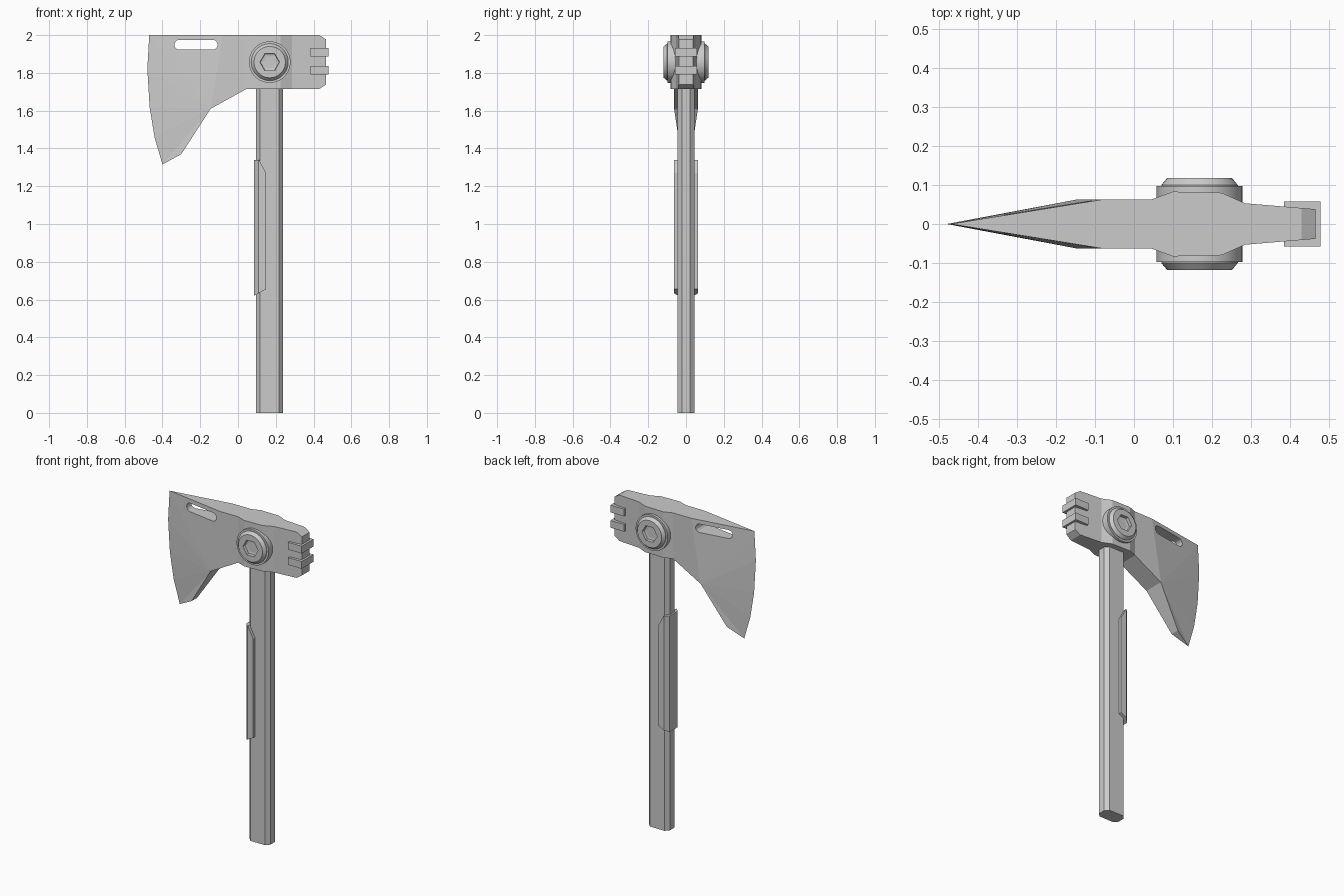
import bpy, bmesh, math

cube = bpy.data.objects.get("Cube")
if cube:
    bpy.data.objects.remove(cube, do_unlink=True)

GREY = (0.6, 0.6, 0.6, 1.0)
steel = bpy.data.materials.new("plain grey")
steel.use_nodes = True
steel.diffuse_color = GREY
steel.node_tree.nodes["Principled BSDF"].inputs["Base Color"].default_value = GREY


def finish(name, bm):
    """Turn a bmesh into a named, coloured object."""
    bmesh.ops.remove_doubles(bm, verts=bm.verts[:], dist=0.0001)
    bmesh.ops.recalc_face_normals(bm, faces=bm.faces[:])
    mesh = bpy.data.meshes.new(name)
    bm.to_mesh(mesh)
    bm.free()
    mesh.materials.append(steel)
    obj = bpy.data.objects.new(name, mesh)
    bpy.context.collection.objects.link(obj)
    return obj


def loft(bm, rings, caps=True):
    """Bridge rings of equal length, optionally closing both ends."""
    rows = [[bm.verts.new(p) for p in ring] for ring in rings]
    for a, b in zip(rows, rows[1:]):
        for i in range(len(a)):
            j = (i + 1) % len(a)
            bm.faces.new((a[i], a[j], b[j], b[i]))
    if caps:
        bm.faces.new(rows[0])
        bm.faces.new(rows[-1])
    return rows


def activate(obj):
    bpy.ops.object.select_all(action="DESELECT")
    obj.select_set(True)
    bpy.context.view_layer.objects.active = obj


# Axe head: points are (x, z, half thickness), mirrored across y
edge = [(-0.47, 2.0, 0), (-0.48, 1.82, 0), (-0.468, 1.62, 0),
        (-0.442, 1.46, 0), (-0.40, 1.315, 0)]
heel, neck, crown = (-0.30, 1.37, 0.027), (-0.145, 1.61, 0.063), (-0.08, 2.0, 0.063)
columns = [(0.045, 0.063), (0.10, 0.083), (0.225, 0.08), (0.285, 0.053), (0.43, 0.041)]
low = [(x, 1.715, t) for x, t in columns] + [(0.465, 1.738, 0.038)]
high = [(x, 2.0, t) for x, t in columns] + [(0.465, 1.978, 0.038)]

panels = [(a, b, neck) for a, b in zip(edge, edge[1:])]
panels += [(edge[-1], heel, neck), (crown, edge[0], neck), (neck, low[0], high[0], crown)]
panels += [(low[i], low[i + 1], high[i + 1], high[i]) for i in range(len(low) - 1)]
outline = [edge[-1], heel, neck] + low + high[::-1] + [crown, edge[0]]

bm = bmesh.new()
for side in (-1, 1):
    for panel in panels:
        bm.faces.new([bm.verts.new((x, side * t, z)) for x, z, t in panel])
for a, b in zip(outline, outline[1:]):
    rim = [(a, -1), (b, -1), (b, 1), (a, 1)]
    # sharp tips have no thickness, so keep each distinct corner once
    corners = list(dict.fromkeys((p[0], s * p[2], p[1]) for p, s in rim))
    bm.faces.new([bm.verts.new(c) for c in corners])
head = finish("axe_head", bm)

# Rounded slot through the blade
slot = []
for cx, cz, start in ((-0.133, 1.949, 0), (-0.133, 1.949, 90),
                      (-0.311, 1.949, 90), (-0.311, 1.949, 180)):
    base = -90 if cx > -0.2 else 90
    offset = 0 if start in (0, 90) and (cx < -0.2) == (start == 90) else 90
    for k in range(4):
        if offset and k == 0:
            continue
        ang = math.radians(base + offset + k * 30)
        slot.append((cx + 0.026 * math.cos(ang), cz + 0.026 * math.sin(ang)))
bm = bmesh.new()
loft(bm, [[(x, y, z) for x, z in slot] for y in (-0.2, 0.2)])
cutter = finish("slot_cutter", bm)
cutter.hide_render = True
cut = head.modifiers.new("slot", "BOOLEAN")
cut.operation = "DIFFERENCE"
cut.solver = "EXACT"
cut.object = cutter
activate(head)
bpy.ops.object.modifier_apply(modifier=cut.name)
bpy.data.objects.remove(cutter, do_unlink=True)


# Handle: long bar with chamfered corners
def chamfered(x0, x1, half, cx, cy):
    return [(x0, half - cy), (x0 + cx, half), (x1 - cx, half), (x1, half - cy),
            (x1, cy - half), (x1 - cx, -half), (x0 + cx, -half), (x0, cy - half)]


bm = bmesh.new()
section = chamfered(0.095, 0.238, 0.045, 0.021, 0.023)
loft(bm, [[(x, y, z) for x, y in section] for z in (0, 1.8)])
finish("handle", bm)

# Grip plate: side profile lofted across y with narrowed outer layers
bm = bmesh.new()
rings = []
for y, back in ((-0.063, 0.108), (-0.04, 0.085), (0.04, 0.085), (0.063, 0.108)):
    rings.append([(back, y, 1.34), (0.112, y, 1.34), (0.148, y, 1.27),
                  (0.148, y, 0.655), (back, y, 0.62 + (back - 0.085) * 0.55)])
loft(bm, rings)
finish("grip_plate", bm)

# Two ridges wrapped over the poll
for name, z in (("upper_poll_ridge", 1.908), ("lower_poll_ridge", 1.813)):
    bm = bmesh.new()
    bmesh.ops.create_cube(bm, size=1)
    for v in bm.verts:
        v.co = (0.4315 + v.co.x * 0.093, v.co.y * 0.116, z + v.co.z * 0.045)
    finish(name, bm)

# Washer and bolt with a hexagonal socket on each side
SEGMENTS = 36
CENTRE_X, CENTRE_Z = 0.168, 1.857


def ring(radius, y, hexagonal=False):
    points = []
    for i in range(SEGMENTS):
        ang = math.tau * i / SEGMENTS
        r = radius
        if hexagonal:
            r *= math.cos(math.pi / 6) / math.cos(ang % (math.pi / 3) - math.pi / 6)
        points.append((CENTRE_X + r * math.cos(ang), y, CENTRE_Z + r * math.sin(ang)))
    return points


for label, side in (("front", -1), ("back", 1)):
    bm = bmesh.new()
    loft(bm, [ring(0.11, side * y) for y in (0.03, 0.097)])
    washer = finish(label + "_washer", bm)

    bm = bmesh.new()
    rows = loft(bm, [ring(0.098, side * 0.09), ring(0.098, side * 0.1),
                     ring(0.083, side * 0.118), ring(0.052, side * 0.118, True),
                     ring(0.05, side * 0.1, True)], caps=False)
    tip = bm.verts.new((CENTRE_X, side * 0.09, CENTRE_Z))
    for i in range(SEGMENTS):
        bm.faces.new((rows[-1][i], rows[-1][(i + 1) % SEGMENTS], tip))
    bm.faces.new(rows[0])
    bolt = finish(label + "_bolt", bm)
    for part in (washer, bolt):
        activate(part)
        bpy.ops.object.shade_smooth_by_angle(angle=math.radians(25))
